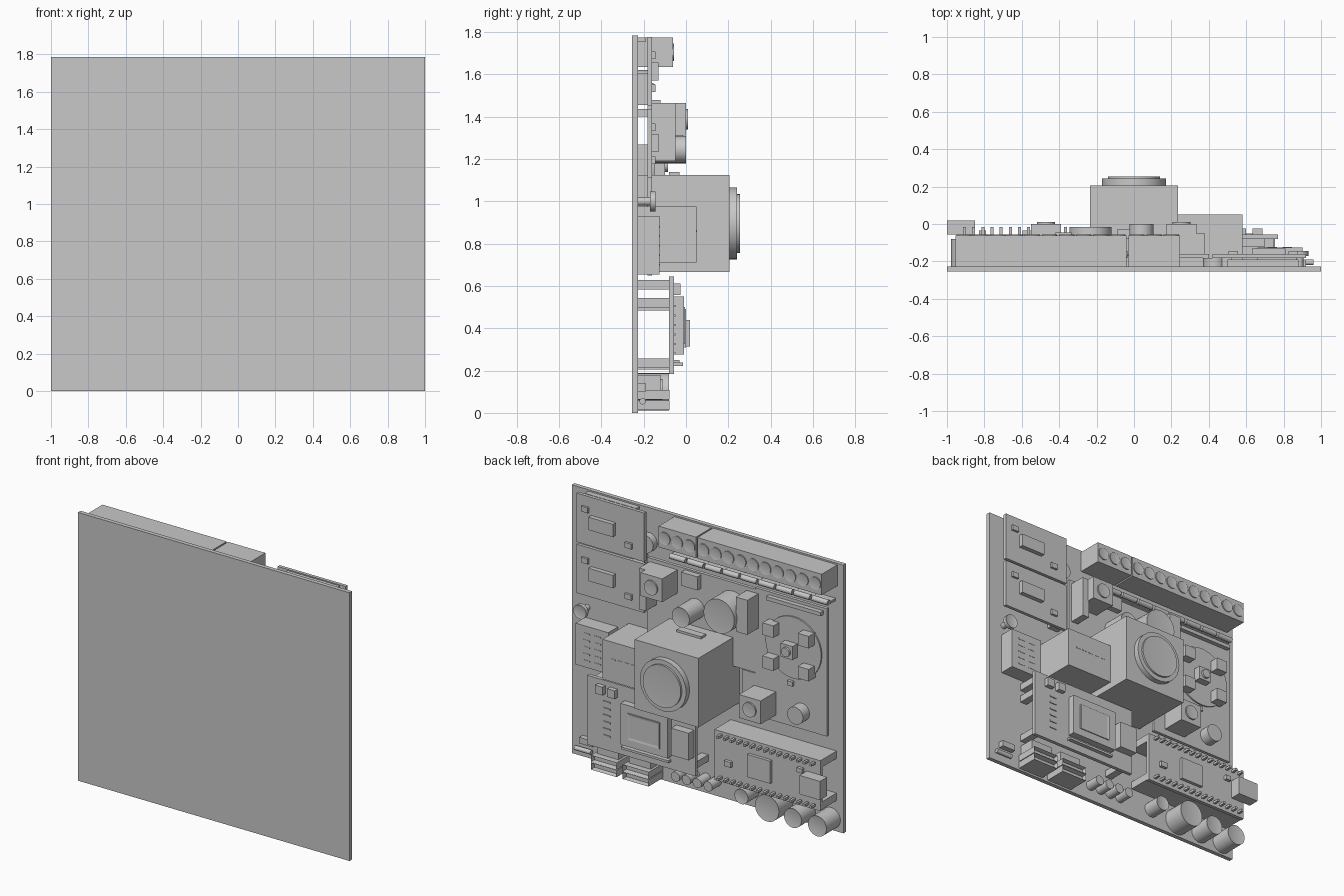
import bpy, bmesh
from mathutils import Matrix, Vector

old = bpy.data.objects.get("Cube")
if old:
    bpy.data.objects.remove(old)

grey = bpy.data.materials.new("plain grey")
grey.use_nodes = True
grey.diffuse_color = (.58, .58, .58, 1)
grey.node_tree.nodes["Principled BSDF"].inputs["Base Color"].default_value = (.58, .58, .58, 1)

BACK, FACE = -.255, -.227  # main board rear and component side
UNDER, DECK = -.182, -.16  # lower and upper side of the raised boards
LOW, HIGH = -.08, -.056    # the same for the two front boards


def finish(name, bm, smooth=False):
    mesh = bpy.data.meshes.new(name)
    bm.to_mesh(mesh)
    bm.free()
    mesh.materials.append(grey)
    ob = bpy.data.objects.new(name, mesh)
    bpy.context.collection.objects.link(ob)
    if smooth:
        bpy.ops.object.select_all(action='DESELECT')
        ob.select_set(True)
        bpy.context.view_layer.objects.active = ob
        bpy.ops.object.shade_smooth_by_angle()


def sink_front(bm, rim, depth):
    """Inset the face that looks along +y and push it inwards."""
    if rim:
        bm.normal_update()
        face = max(bm.faces, key=lambda f: f.normal.y)
        bmesh.ops.inset_region(bm, faces=[face], thickness=rim)
        bmesh.ops.translate(bm, verts=face.verts[:], vec=(0, -depth, 0))


def box(name, x, z, top, base=FACE, rim=0, depth=0):
    """Box over the x and z ranges, rising along y from base to top."""
    bm = bmesh.new()
    size = Vector((x[1] - x[0], top - base, z[1] - z[0]))
    mid = Vector((sum(x) / 2, (top + base) / 2, sum(z) / 2))
    bmesh.ops.create_cube(bm, size=1, matrix=Matrix.LocRotScale(mid, None, size))
    sink_front(bm, rim, depth)
    finish(name, bm)


def block(name, x, z, w, h, top, base=FACE, rim=0, depth=0):
    """Box given by its centre, width and height."""
    box(name, (x - w / 2, x + w / 2), (z - h / 2, z + h / 2), top, base, rim, depth)


def can(name, x, z, r, top, base=FACE, rim=0, depth=0):
    """Round part whose axis runs along y."""
    bm = bmesh.new()
    bmesh.ops.create_cone(bm, cap_ends=True, segments=32, radius1=r, radius2=r, depth=top - base,
                          matrix=Matrix.Translation((x, (top + base) / 2, z)) @ Matrix.Rotation(-1.5708, 4, 'X'))
    sink_front(bm, rim, depth)
    finish(name, bm, True)


def rod(name, x, y, z, r, length):
    """Round part whose axis runs along x."""
    bm = bmesh.new()
    bmesh.ops.create_cone(bm, cap_ends=True, segments=16, radius1=r, radius2=r, depth=length,
                          matrix=Matrix.Translation((x, y, z)) @ Matrix.Rotation(1.5708, 4, 'Y'))
    finish(name, bm, True)


# Main board
box("main_board", (-1, 1), (0, 1.785), FACE, BACK)

# Central cube with round front
box("central_cube", (-.235, .235), (.665, 1.125), .205)
can("cube_disc", 0, .895, .17, .242, .205)
can("cube_disc_cap", 0, .895, .14, .255, .242, rim=.03, depth=.002)
box("cube_handle", (-.09, .09), (1.125, 1.14), -.03, -.08)
box("side_box", (.235, .58), (.71, .975), .05)
for i in range(5):
    block("side_box_mark", .3 + i * .05, .86, .03, .008, .052, .05)

# Left socket with rows of marks
box("left_socket", (.66, .9), (.655, .93), -.125)
for i in range(5):
    for x in (.74, .82):
        block("socket_mark", x, .7 + i * .045, .05, .008, -.123, -.125)

# Terminal blocks with screws
for name, x, count in (("short", .245, 3), ("long", -.04, 10)):
    width = count * .0915
    box(name + "_terminal_block", (x - width, x), (1.635, 1.775), -.062)
    for i in range(count):
        can(name + "_terminal_screw", x - (i + .5) * .0915, 1.705, .041, -.056, -.062, rim=.008, depth=.002)

# Row of fuses below the terminals
for i in range(9):
    x = .17 - i * .131
    rod("fuse", x, -.163, 1.542, .018, .115)
    block("fuse_holder", x, 1.542, .13, .016, -.165)

# Two stacked driver modules
for z in (1.615, 1.275):
    block("driver_board", .67, z, .5, .325, DECK, UNDER)
    block("driver_chip", .72, z, .18, .085, -.13, DECK)
    block("driver_part", .85, z + .075, .05, .035, -.145, DECK)
    block("driver_part", .53, z - .08, .05, .035, -.145, DECK)
block("upper_driver_stand", .48, 1.53, .08, .15, UNDER)
block("middle_driver_stand", .48, 1.419, .08, .035, UNDER)
block("lower_driver_stand", .48, 1.195, .08, .15, UNDER)
box("top_strip", (.5, .88), (1.755, 1.775), -.19)
can("module_coil", .43, 1.56, .06, UNDER)

# Raised power board with relay, coil and capacitor
box("power_board", (-.4, .4), (.935, 1.49), DECK, UNDER)
box("heat_plate", (.33, .38), (1.19, 1.465), -.05, DECK)
box("small_relay", (0, .12), (1.39, 1.48), -.12, DECK)
box("tall_box", (-.42, -.335), (1.235, 1.465), -.045, DECK)
can("tall_capacitor", .04, 1.245, .065, 0, DECK, rim=.012, depth=.003)
can("wide_coil", -.232, 1.32, .113, -.015, DECK, rim=.03, depth=.003)

# Raised sensor board on the right
box("sensor_board", (-.925, -.4), (.65, 1.5), DECK, UNDER)
box("sensor_board_tab", (-.4, -.3), (.65, .93), DECK, UNDER)
box("sensor_strip", (-.9, -.5), (1.455, 1.48), -.13, DECK)
can("sensor_disc", -.685, 1.18, .205, -.15, DECK)
for x in (-.8, -.54):
    for z in (1.06, 1.28):
        block("sensor_block", x, z, .08, .08, -.09, DECK)
block("sensor_centre", -.67, 1.17, .09, .09, -.1, DECK)
can("sensor_eye", -.67, 1.17, .03, -.085, -.1)
can("sensor_capacitor", -.74, .765, .058, -.09, DECK)
block("sensor_part", -.665, .94, .04, .03, -.14, DECK)

# Relays with round caps
for x, z in ((.255, 1.388), (-.47, .77)):
    block("relay", x, z, .16, .155, 0, DECK)
    can("relay_cap", x, z, .048, .01, 0, rim=.012, depth=.002)

# Processor board on stand-offs
box("processor_board", (-.03, .77), (.185, .645), HIGH, LOW)
for x in (.02, .72):
    for z in (.235, .52, .605):
        block("stand_off", x, z, .05, .045, LOW)
box("processor_chip", (.145, .49), (.275, .55), -.01, HIGH)
box("processor_core", (.2, .435), (.325, .5), -.004, -.01, rim=.02, depth=.003)
box("board_connector", (-.02, .11), (.31, .49), 0, HIGH)
for x in (.57, .66):
    block("board_button", x, .585, .055, .055, -.025, HIGH)
for i in range(6):
    block("board_mark", .62, .28 + i * .045, .05, .01, -.05, HIGH)
box("board_edge_strip", (.15, .5), (.235, .25), -.03, HIGH)

# Controller board on two long headers
box("controller_board", (-.95, -.17), (.2, .535), HIGH, LOW)
for z in (.23, .51):
    block("controller_header", -.56, z, .78, .05, LOW)
    for i in range(15):
        block("header_pin", -.22 - i * .049, z, .016, .016, -.015, HIGH)
block("controller_chip", -.51, .37, .17, .15, -.035, HIGH)
block("controller_part", -.28, .34, .05, .035, -.035, HIGH)
block("controller_part", -.81, .44, .04, .03, -.035, HIGH)
box("plug_socket", (-1, -.85), (.315, .44), .02, HIGH)

# Capacitors along the lower edge
for x, z, r, top in ((-.33, .11, .05, -.11), (-.54, .1, .088, LOW), (-.73, .085, .064, LOW), (-.91, .08, .068, LOW)):
    can("large_capacitor", x, z, r, top, rim=r * .15, depth=.003)
for i in range(4):
    can("small_capacitor", .17 - i * .08, .1, .032, -.13)

# Edge sockets with two recessed ports each
for x in (.66, .425):
    for z in (.035, .085):
        block("edge_socket", x, z, .19, .045, -.077, rim=.008, depth=.03)
    block("edge_socket_back", x, .14, .16, .08, -.12)
box("edge_part", (.82, .92), (.1, .14), -.19)
rod("edge_rod", .9, -.205, .055, .015, .12)

# Dial on the left edge
can("dial_stem", .885, 1.0, .02, -.17)
can("dial", .885, 1.0, .047, -.145, -.17, rim=.012, depth=.004)
